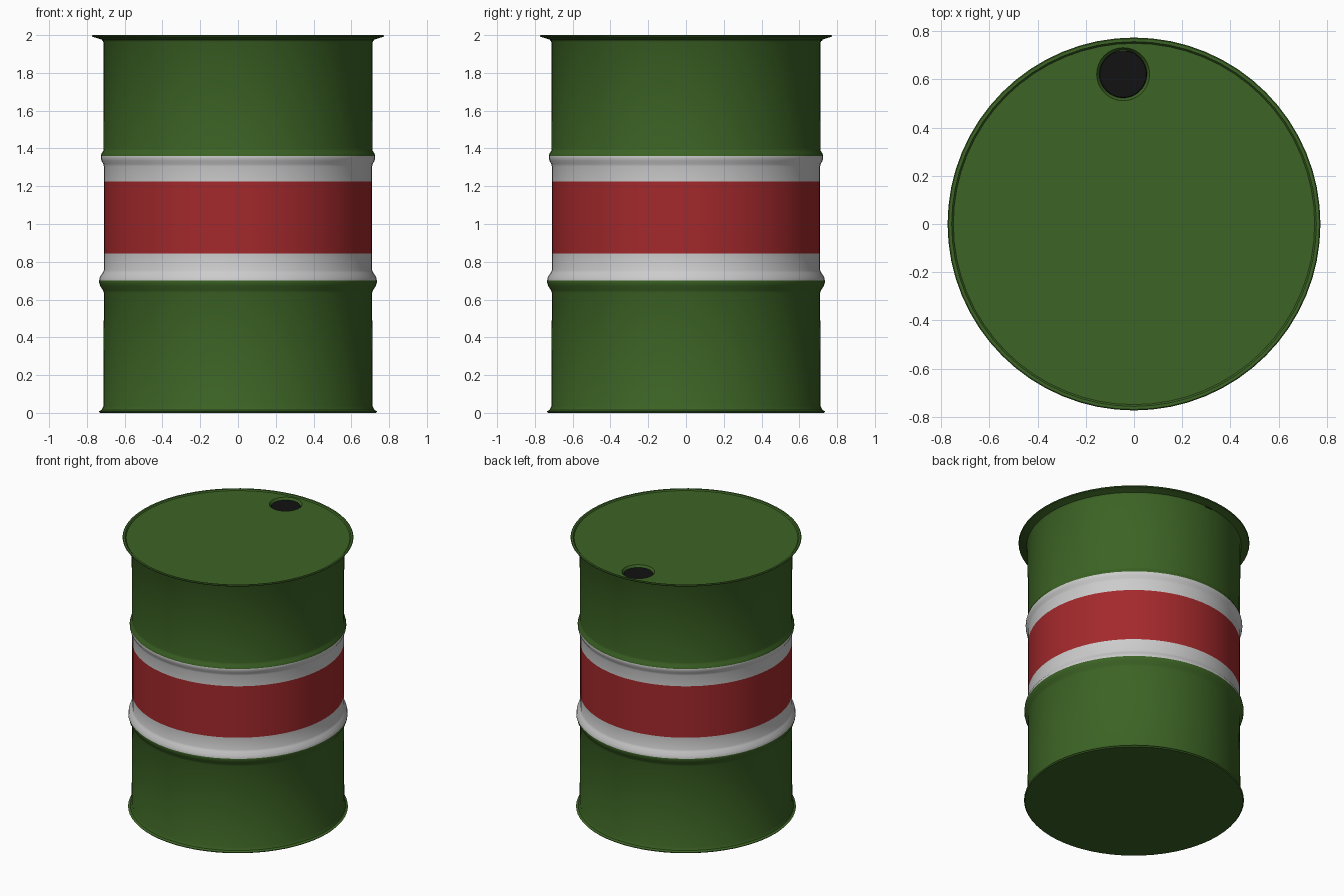
import bpy, bmesh
from math import cos, sin, pi, radians

if "Cube" in bpy.data.objects:
    bpy.data.objects.remove(bpy.data.objects["Cube"])

SEG = 64


def material(name, rgb):
    m = bpy.data.materials.new(name)
    m.diffuse_color = (*rgb, 1)
    m.use_nodes = True
    m.node_tree.nodes["Principled BSDF"].inputs["Base Color"].default_value = m.diffuse_color
    return m


green = material("green_paint", (0.045, 0.125, 0.018))
white = material("white_paint", (0.65, 0.65, 0.65))
red = material("red_paint", (0.37, 0.022, 0.025))
black = material("black_plastic", (0.006, 0.006, 0.006))


def ring(bm, r, z, cx=0, cy=0, seg=SEG):
    return [bm.verts.new((cx + r * cos(2 * pi * i / seg), cy + r * sin(2 * pi * i / seg), z))
            for i in range(seg)]


def bridge(bm, a, b, mat=0):
    n = len(a)
    for i in range(n):
        bm.faces.new((a[i], a[(i + 1) % n], b[(i + 1) % n], b[i])).material_index = mat


def finish(bm, name, mats):
    me = bpy.data.meshes.new(name)
    bm.to_mesh(me)
    bm.free()
    for m in mats:
        me.materials.append(m)
    ob = bpy.data.objects.new(name, me)
    bpy.context.collection.objects.link(ob)
    bpy.ops.object.select_all(action='DESELECT')
    ob.select_set(True)
    bpy.context.view_layer.objects.active = ob
    bpy.ops.object.shade_smooth_by_angle(angle=radians(35))
    return ob


# Barrel wall: flared bottom, two rolled ribs, wide top rim, painted bands
profile = [
    (0.73, 0.0), (0.737, 0.008), (0.722, 0.016), (0.713, 0.035),
    (0.71, 0.635), (0.715, 0.65), (0.73, 0.672), (0.735, 0.69), (0.735, 0.7),
    (0.731, 0.72), (0.716, 0.742), (0.71, 0.755), (0.71, 0.845), (0.71, 1.225),
    (0.71, 1.305), (0.713, 1.318), (0.723, 1.335), (0.726, 1.35), (0.726, 1.36),
    (0.722, 1.375), (0.713, 1.388), (0.711, 1.4),
    (0.713, 1.962), (0.72, 1.975), (0.745, 1.984), (0.77, 1.991), (0.774, 1.997),
    (0.77, 2.0), (0.757, 2.0), (0.75, 1.992),
]


def band(z):
    if z < 0.70 or z > 1.36:
        return 0
    return 2 if 0.845 < z < 1.225 else 1


bm = bmesh.new()
prev = ring(bm, *profile[0])
bm.faces.new(prev[::-1])
for (r0, z0), (r1, z1) in zip(profile, profile[1:]):
    cur = ring(bm, r1, z1)
    bridge(bm, prev, cur, band((z0 + z1) / 2))
    prev = cur
finish(bm, "barrel_body", [green, white, red])

# Lid with a round opening near the back
CX, CY, LZ = -0.045, 0.622, 1.992
bm = bmesh.new()
outer, hole = ring(bm, 0.75, LZ), ring(bm, 0.11, LZ, CX, CY, 48)
edges = [bm.edges.new((l[i], l[(i + 1) % len(l)])) for l in (outer, hole) for i in range(len(l))]
bmesh.ops.triangle_fill(bm, use_beauty=True, use_dissolve=False, edges=edges, normal=(0, 0, 1))
# Sloped wall down into the opening
lower = ring(bm, 0.097, LZ - 0.022, CX, CY, 48)
bridge(bm, lower, hole)
finish(bm, "lid", [green])

# Black bung seated in the opening
bm = bmesh.new()
a = ring(bm, 0.1, LZ - 0.022, CX, CY, 48)
b = ring(bm, 0.096, LZ - 0.014, CX, CY, 48)
c = ring(bm, 0.09, LZ - 0.014, CX, CY, 48)
bm.faces.new(a[::-1])
bridge(bm, a, b)
bridge(bm, b, c)
bm.faces.new(c)
finish(bm, "bung_cap", [black])
